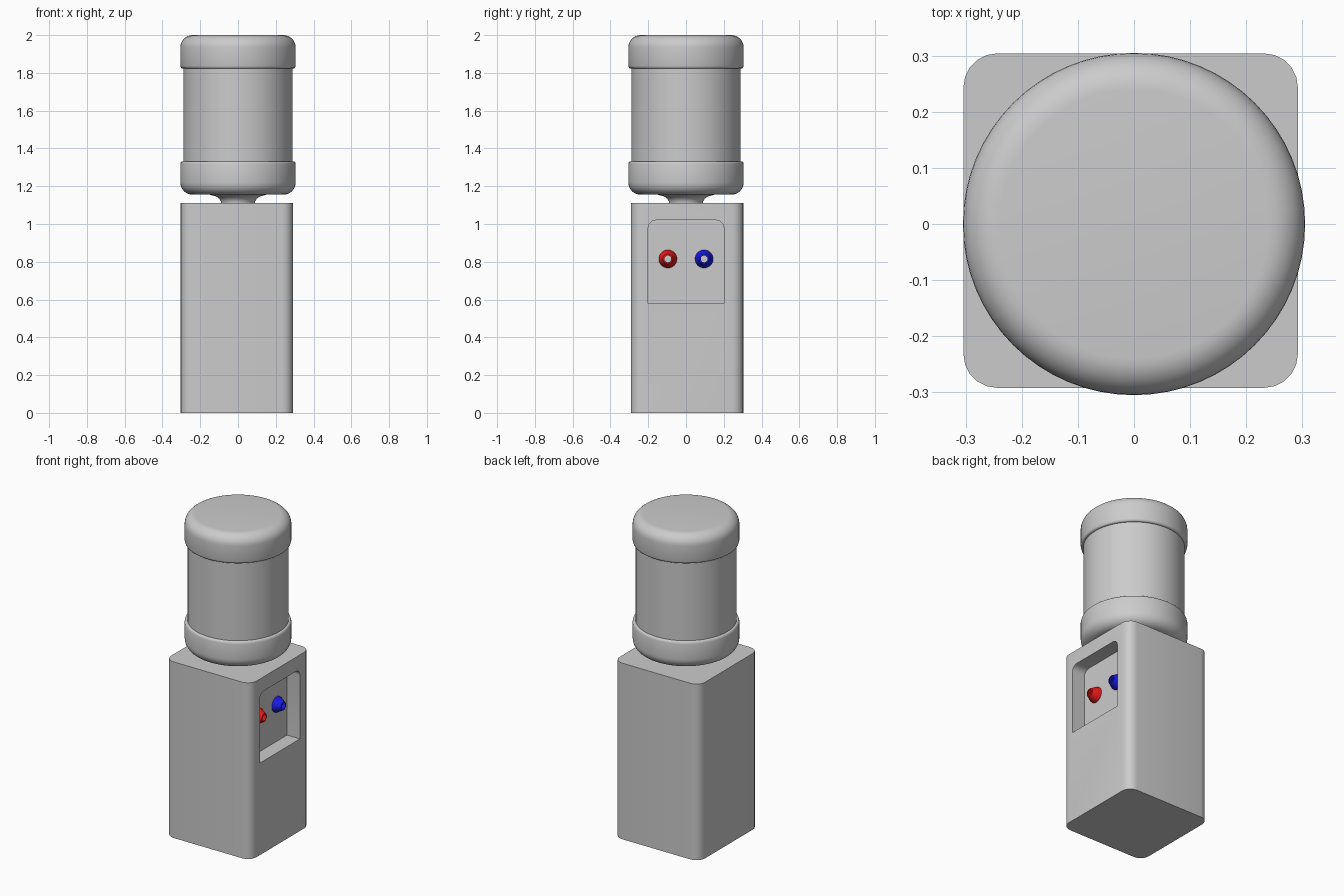
import bpy, bmesh, math
from mathutils import Vector

if "Cube" in bpy.data.objects:
    bpy.data.objects.remove(bpy.data.objects["Cube"])


def finish(bm, name, smooth=True, angle=35):
    bmesh.ops.recalc_face_normals(bm, faces=bm.faces)
    mesh = bpy.data.meshes.new(name)
    bm.to_mesh(mesh)
    bm.free()
    ob = bpy.data.objects.new(name, mesh)
    bpy.context.collection.objects.link(ob)
    bpy.ops.object.select_all(action='DESELECT')
    bpy.context.view_layer.objects.active = ob
    ob.select_set(True)
    if smooth:
        bpy.ops.object.shade_smooth_by_angle(angle=math.radians(angle))
    return ob


def arc(cx, cy, r, a0, a1, n):
    return [(cx + r * math.cos(math.radians(a0 + (a1 - a0) * i / n)),
             cy + r * math.sin(math.radians(a0 + (a1 - a0) * i / n))) for i in range(n + 1)]


def prism(points, direction):
    bm = bmesh.new()
    face = bm.faces.new([bm.verts.new(p) for p in points])
    res = bmesh.ops.extrude_face_region(bm, geom=[face], use_keep_orig=True)
    verts = [g for g in res['geom'] if isinstance(g, bmesh.types.BMVert)]
    bmesh.ops.translate(bm, verts=verts, vec=direction)
    return bm


def lathe(profile, steps=64):
    bm = bmesh.new()
    vs = [bm.verts.new((r, 0, z)) for r, z in profile]
    es = [bm.edges.new(p) for p in zip(vs, vs[1:])]
    bmesh.ops.spin(bm, geom=vs + es, cent=(0, 0, 0), axis=(0, 0, 1),
                   angle=math.tau, steps=steps)
    bmesh.ops.remove_doubles(bm, verts=bm.verts, dist=1e-5)
    return bm


# Cabinet: rounded square column
CX, CY, H, R = -0.006, 0.006, 0.298, 0.06
outline = []
for k, (sx, sy) in enumerate([(1, 1), (-1, 1), (-1, -1), (1, -1)]):
    outline += arc(CX + sx * (H - R), CY + sy * (H - R), R, 90 * k, 90 * k + 90, 5)
cabinet = finish(prism([(x, y, 0) for x, y in outline], Vector((0, 0, 1.11))), "cabinet", False)

# Dispensing recess, cut into the right side with rounded upper corners
WALL = 0.202
niche = [(-0.2, 0.58), (0.2, 0.58)] + arc(0.16, 0.98, 0.04, 0, 90, 5) + arc(-0.16, 0.98, 0.04, 90, 180, 5)
cutter = finish(prism([(WALL, y, z) for y, z in niche], Vector((0.3, 0, 0))), "recess_cutter", False)
cutter.hide_render = True
bpy.context.view_layer.objects.active = cabinet
mod = cabinet.modifiers.new("recess", 'BOOLEAN')
mod.operation = 'DIFFERENCE'
mod.solver = 'EXACT'
mod.object = cutter
bpy.ops.object.modifier_apply(modifier=mod.name)
bpy.data.objects.remove(cutter)
cabinet.select_set(True)
bpy.ops.object.shade_smooth_by_angle(angle=math.radians(30))

# Water bottle: neck, lower band, waist, upper band
profile = [(0, 1.105), (0.09, 1.105), (0.09, 1.118), (0.098, 1.133), (0.115, 1.146), (0.15, 1.155)]
profile += arc(0.24, 1.22, 0.065, -90, 0, 8)
profile += [(0.305, 1.318), (0.302, 1.328), (0.296, 1.332), (0.289, 1.332),
            (0.289, 1.823), (0.296, 1.823), (0.302, 1.827), (0.305, 1.837)]
profile += arc(0.24, 1.935, 0.065, 0, 90, 8) + [(0, 2.0)]
finish(lathe(profile), "water_bottle", angle=40)

# Hot and cold taps: open tapered nozzles on the recess wall
for name, y, colour in (("hot_tap", -0.096, (0.8, 0.01, 0.01, 1)),
                        ("cold_tap", 0.096, (0.01, 0.01, 0.8, 1))):
    tap = finish(lathe([(0.048, 0), (0.046, 0.012), (0.026, 0.048), (0.018, 0.05)], 32), name)
    tap.rotation_euler = (0, math.pi / 2, 0)
    tap.location = (WALL, y, 0.815)
    mat = bpy.data.materials.new(name + "_colour")
    mat.diffuse_color = colour
    mat.use_nodes = True
    mat.node_tree.nodes["Principled BSDF"].inputs["Base Color"].default_value = mat.diffuse_color
    tap.data.materials.append(mat)
